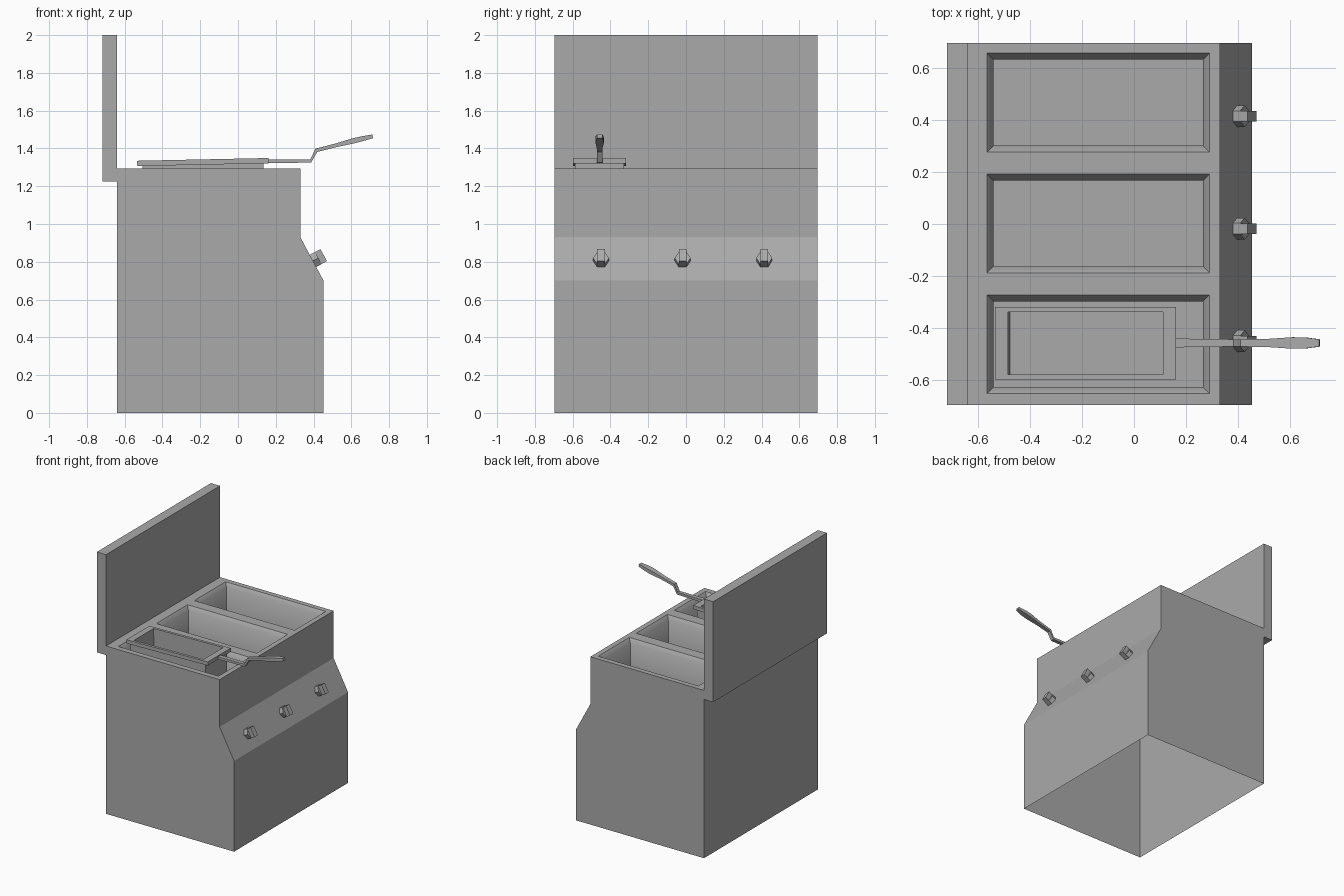
import bpy, bmesh, math
from mathutils import Matrix, Vector

cube = bpy.data.objects.get("Cube")
if cube:
    bpy.data.objects.remove(cube, do_unlink=True)

GREY = (0.4, 0.4, 0.4, 1.0)
steel = bpy.data.materials.new("grey steel")
steel.use_nodes = True
steel.diffuse_color = GREY
steel.node_tree.nodes["Principled BSDF"].inputs["Base Color"].default_value = GREY


def add_loft(bm, rings):
    """Skin a row of matching rings and cap both ends."""
    rows = [[bm.verts.new(p) for p in ring] for ring in rings]
    n = len(rows[0])
    for a, b in zip(rows, rows[1:]):
        for i in range(n):
            j = (i + 1) % n
            bm.faces.new((a[i], a[j], b[j], b[i]))
    bm.faces.new(rows[0][::-1])
    bm.faces.new(rows[-1])


def make(name, *lofts, matrix=None):
    bm = bmesh.new()
    for rings in lofts:
        add_loft(bm, rings)
    bmesh.ops.recalc_face_normals(bm, faces=bm.faces)
    mesh = bpy.data.meshes.new(name)
    bm.to_mesh(mesh)
    bm.free()
    mesh.materials.append(steel)
    obj = bpy.data.objects.new(name, mesh)
    bpy.context.collection.objects.link(obj)
    if matrix:
        obj.matrix_world = matrix
    return obj


def rect(hx, hy, z, cx=0, cy=0):
    return [(cx + sx * hx, cy + sy * hy, z)
            for sx, sy in ((-1, -1), (1, -1), (1, 1), (-1, 1))]


# Cabinet: side profile with a sloped control strip
TOP = 1.295
profile = [(-0.64, 0), (0.453, 0), (0.453, 0.70), (0.33, 0.93), (0.33, TOP), (-0.64, TOP)]
cabinet = make("cabinet", [[(x, y, z) for x, z in profile] for y in (-0.695, 0.695)])

# Three vats with chamfered rims sunk into the cabinet
vats = []
for cy in (-0.462, 0.002, 0.466):
    vats.append([rect(hx, hy, z, -0.1375, cy) for hx, hy, z in
                 ((0.4525, 0.215, TOP + 0.03), (0.4025, 0.165, TOP - 0.03),
                  (0.4025, 0.165, 0.97))])
cutter = make("vat_cutter", *vats)
cutter.hide_render = True
cut = cabinet.modifiers.new("vats", 'BOOLEAN')
cut.operation = 'DIFFERENCE'
cut.solver = 'EXACT'
cut.object = cutter
bpy.context.view_layer.objects.active = cabinet
bpy.ops.object.modifier_apply(modifier=cut.name)
bpy.data.objects.remove(cutter, do_unlink=True)

# The cabinet is an open shell underneath
bm = bmesh.new()
bm.from_mesh(cabinet.data)
floor = [f for f in bm.faces if f.calc_center_median().z < 0.01]
bmesh.ops.delete(bm, geom=floor, context='FACES_ONLY')
bm.to_mesh(cabinet.data)
bm.free()

# Soft shading from the rim chamfers into the vat walls only
cabinet.select_set(True)
bpy.ops.object.shade_smooth_by_angle(angle=math.radians(45))
for poly in cabinet.data.polygons:
    c = poly.center
    poly.use_smooth = 0.97 < c.z < TOP - 0.001 and -0.6 < c.x < 0.32 and abs(c.y) < 0.68

# Upright splash panel
make("back_panel", [rect(0.039, 0.695, z, -0.679) for z in (1.225, 2.0)])

# Knobs: hexagonal base with a grip bar, square to the sloped strip
slope = Vector((0.23, 0, 0.123)).normalized()
side = Vector((0, 1, 0))
up = slope.cross(side)
turn = Matrix((up, side, slope)).transposed().to_4x4()


def hexagon(z, r=0.042):
    return [(r * math.sin(math.radians(a)), r * math.cos(math.radians(a)), z)
            for a in range(0, 360, 60)]


for name, y in (("right", -0.45), ("middle", -0.018), ("left", 0.414)):
    make("knob_" + name,
         [hexagon(-0.005), hexagon(0.03)],
         [rect(0.036, 0.02, z) for z in (0.028, 0.062)],
         matrix=Matrix.Translation((0.399, y, 0.806)) @ turn)

# Frying basket: lipped open tray, slightly tilted
tilt = Matrix.Translation((-0.1865, -0.458, 1.342)) @ Matrix.Rotation(math.radians(-1.2), 4, 'Y')
make("basket", [rect(*s) for s in (
    (0.32, 0.13, -0.33), (0.32, 0.13, -0.028), (0.3475, 0.14, -0.028),
    (0.3475, 0.14, 0), (0.2975, 0.12, 0), (0.2975, 0.12, -0.32))], matrix=tilt)

# Bent flat handle with a swollen grip: x, z, half width, half thickness
path = [(0.15, 1.332, 0.017, 0.010), (0.385, 1.334, 0.014, 0.009),
        (0.415, 1.390, 0.014, 0.010), (0.52, 1.417, 0.016, 0.010),
        (0.61, 1.440, 0.022, 0.014), (0.66, 1.452, 0.021, 0.013),
        (0.713, 1.464, 0.014, 0.010)]
rings = []
for i, (x, z, w, t) in enumerate(path):
    a, b = path[max(i - 1, 0)], path[min(i + 1, len(path) - 1)]
    along = Vector((b[0] - a[0], 0, b[1] - a[1])).normalized()
    normal = Vector((-along.z, 0, along.x))
    centre = Vector((x, -0.457, z))
    rings.append([centre + side * w * p + normal * t * q
                  for p, q in ((-1, -1), (1, -1), (1, 1), (-1, 1))])
make("basket_handle", rings)
